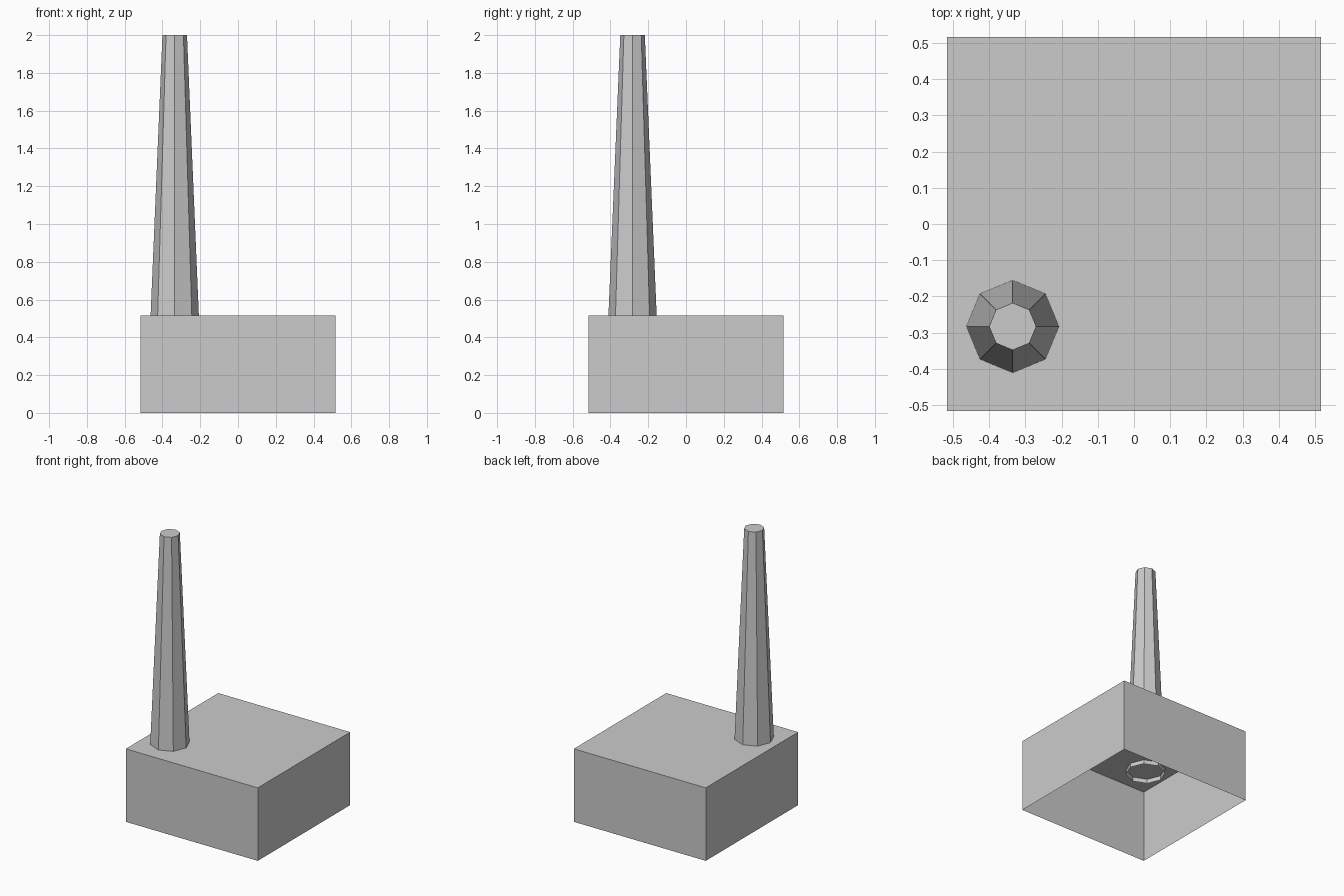
import bpy
import bmesh
import math

HALF = 0.516          # half width of the base
BASE_TOP = 0.516
CENTRE = (-0.335, -0.283)

cube = bpy.data.objects.get("Cube")
if cube:
    bpy.data.objects.remove(cube, do_unlink=True)

grey = bpy.data.materials.new("plain_grey")
grey.use_nodes = True
colour = (0.6, 0.6, 0.6, 1)
grey.diffuse_color = colour
grey.node_tree.nodes["Principled BSDF"].inputs["Base Color"].default_value = colour


def ring(bm, sides, radius, z, centre=(0, 0), turn=0.0):
    """Add one regular ring of vertices."""
    return [bm.verts.new((centre[0] + radius * math.cos(turn + math.tau * i / sides),
                          centre[1] + radius * math.sin(turn + math.tau * i / sides), z))
            for i in range(sides)]


def open_prism(name, sides, lower, upper, centre=(0, 0), turn=0.0):
    """Straight-sided shell, closed on top and open below; lower and upper are (radius, z)."""
    bm = bmesh.new()
    low = ring(bm, sides, *lower, centre, turn)
    high = ring(bm, sides, *upper, centre, turn)
    for i in range(sides):
        j = (i + 1) % sides
        bm.faces.new((low[i], low[j], high[j], high[i]))
    bm.faces.new(high)
    mesh = bpy.data.meshes.new(name)
    bm.to_mesh(mesh)
    bm.free()
    mesh.materials.append(grey)
    obj = bpy.data.objects.new(name, mesh)
    bpy.context.collection.objects.link(obj)
    return obj


# Hollow square base
corner = HALF * math.sqrt(2)
open_prism("base_block", 4, (corner, 0), (corner, BASE_TOP), turn=math.pi / 4)

# Tapered eight-sided chimney, its open foot sunk through the base top
open_prism("chimney", 8, (0.129, BASE_TOP - 0.03), (0.065, 2), CENTRE)
